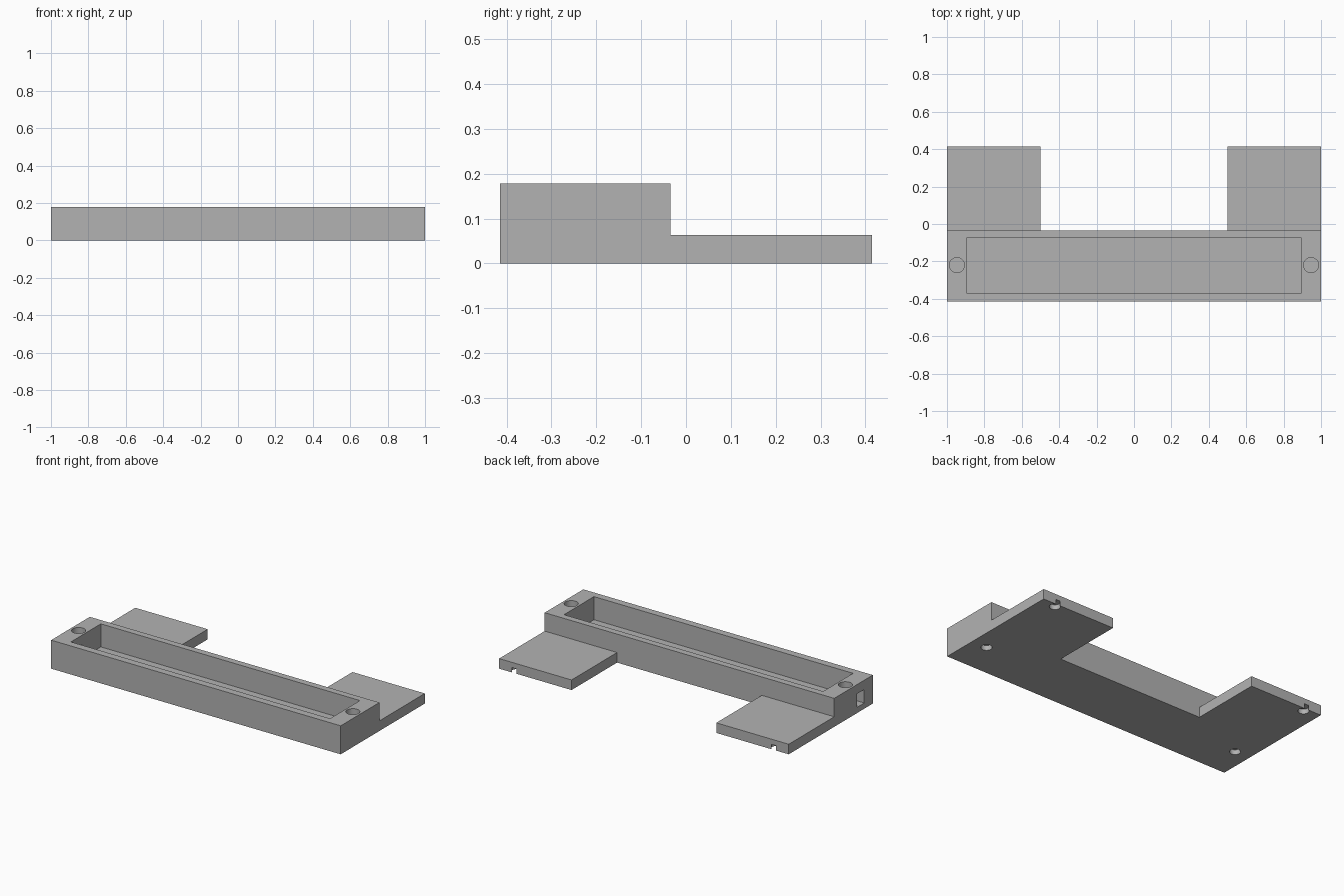
import bpy, bmesh, math

if "Cube" in bpy.data.objects:
    bpy.data.objects.remove(bpy.data.objects["Cube"])

grey = bpy.data.materials.new("mid grey")
grey.diffuse_color = (0.45, 0.45, 0.45, 1)
grey.use_nodes = True
grey.node_tree.nodes["Principled BSDF"].inputs["Base Color"].default_value = grey.diffuse_color

FRONT, STEP, BACK = -0.415, -0.034, 0.415   # depth stations
TOP, TAB = 0.178, 0.063                     # housing and foot heights


def box(name, lo, hi):
    bpy.ops.mesh.primitive_cube_add(size=1, location=[(a + b) / 2 for a, b in zip(lo, hi)])
    ob = bpy.context.object
    ob.name = name
    ob.scale = [b - a for a, b in zip(lo, hi)]
    bpy.ops.object.transform_apply(location=True, rotation=False, scale=True)
    return ob


def cylinder(name, x, y, r, z0, z1):
    bpy.ops.mesh.primitive_cylinder_add(vertices=48, radius=r, depth=z1 - z0,
                                        location=(x, y, (z0 + z1) / 2))
    ob = bpy.context.object
    ob.name = name
    return ob


def cut(target, cutter):
    cutter.hide_render = True
    bpy.context.view_layer.objects.active = target
    mod = target.modifiers.new("cut", 'BOOLEAN')
    mod.operation = 'DIFFERENCE'
    mod.solver = 'EXACT'
    mod.object = cutter
    bpy.ops.object.modifier_apply(modifier=mod.name)
    bpy.data.objects.remove(cutter)


# Stepped side profile swept across the full width
profile = [(FRONT, 0), (BACK, 0), (BACK, TAB), (STEP, TAB), (STEP, TOP), (FRONT, TOP)]
bm = bmesh.new()
face = bm.faces.new([bm.verts.new((-1, y, z)) for y, z in profile])
ext = bmesh.ops.extrude_face_region(bm, geom=[face])
bmesh.ops.translate(bm, vec=(2, 0, 0),
                    verts=[g for g in ext["geom"] if isinstance(g, bmesh.types.BMVert)])
bmesh.ops.recalc_face_normals(bm, faces=bm.faces)
mesh = bpy.data.meshes.new("tray_housing")
bm.to_mesh(mesh)
bm.free()
housing = bpy.data.objects.new("tray_housing", mesh)
bpy.context.collection.objects.link(housing)
mesh.materials.append(grey)

# Gap between the two rear feet
cut(housing, box("gap_cutter", (-0.5, STEP, -0.1), (0.5, 0.6, 0.1)))

# Long open pocket
cut(housing, box("pocket_cutter", (-0.895, -0.37, 0.034), (0.895, -0.075, 0.3)))

# Cable slot through one end wall
cut(housing, box("slot_cutter", (-1.1, -0.33, 0.036), (-0.85, -0.26, 0.12)))

for side in (-1, 1):
    # Screw hole in the top of each end
    cut(housing, cylinder("screw_hole_cutter", side * 0.947, -0.22, 0.04, 0.07, 0.3))
    # Shallow underside recesses; the rear ones break through the back edge
    for y in (-0.2, 0.388):
        cut(housing, cylinder("recess_cutter", side * 0.897, y, 0.031, -0.1, 0.03))

bpy.ops.object.select_all(action='DESELECT')
housing.select_set(True)
bpy.context.view_layer.objects.active = housing
bpy.ops.object.shade_smooth_by_angle(angle=math.radians(30))
